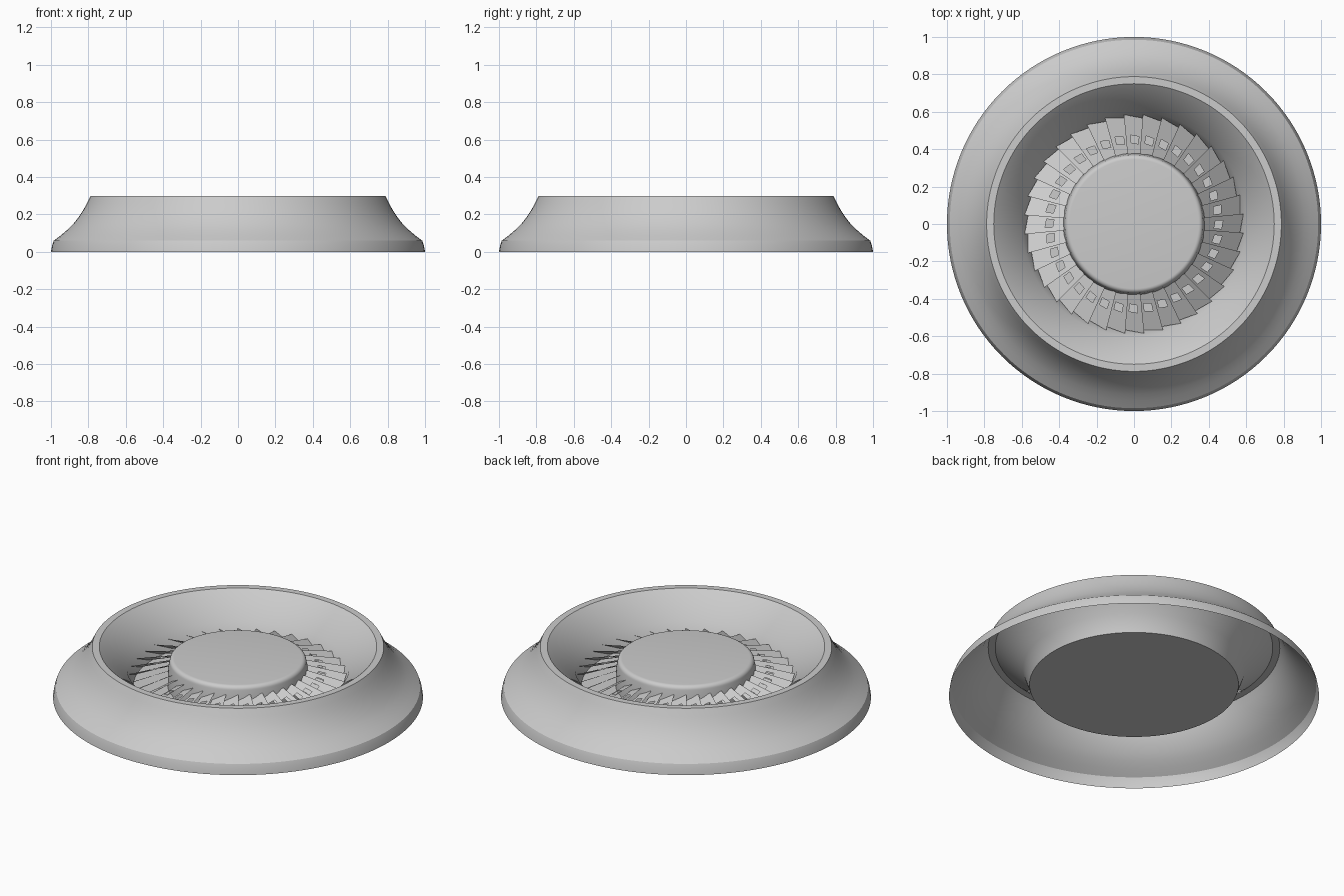
import bpy, bmesh, math

cube = bpy.data.objects.get("Cube")
if cube:
    bpy.data.objects.remove(cube)

SEGMENTS = 128
VANES = 36

grey = bpy.data.materials.new("plain_grey")
grey.use_nodes = True
colour = (0.6, 0.6, 0.6, 1)
grey.diffuse_color = colour
grey.node_tree.nodes["Principled BSDF"].inputs["Base Color"].default_value = colour


def finish(name, bm, smooth=None):
    mesh = bpy.data.meshes.new(name)
    bm.to_mesh(mesh)
    bm.free()
    mesh.materials.append(grey)
    obj = bpy.data.objects.new(name, mesh)
    bpy.context.collection.objects.link(obj)
    if smooth:
        bpy.ops.object.select_all(action='DESELECT')
        obj.select_set(True)
        bpy.context.view_layer.objects.active = obj
        bpy.ops.object.shade_smooth_by_angle(angle=math.radians(smooth))
    return obj


def lathe(name, profile, smooth=33):
    """Spin a (radius, height) profile, listed from outside in, about z."""
    bm = bmesh.new()
    verts = [bm.verts.new((r, 0, z)) for r, z in profile]
    edges = [bm.edges.new(pair) for pair in zip(verts, verts[1:])]
    bmesh.ops.spin(bm, geom=verts + edges, cent=(0, 0, 0), axis=(0, 0, 1),
                   angle=math.tau, steps=SEGMENTS, use_merge=True)
    bmesh.ops.remove_doubles(bm, verts=bm.verts, dist=1e-5)
    bm.normal_update()
    # Make the faces point upward and outward
    if sum(f.normal.z * f.calc_area() for f in bm.faces) < 0:
        bmesh.ops.reverse_faces(bm, faces=bm.faces)
    return finish(name, bm, smooth)


# Flared skirt, flat rim, sloping bowl and floor as one open shell
flare = [(0.985, 0.06), (0.945, 0.09), (0.91, 0.12), (0.88, 0.15),
         (0.853, 0.185), (0.829, 0.22), (0.808, 0.26), (0.788, 0.3)]
lathe("flared_housing", [(1, 0), (0.994, 0.035)] + flare +
      [(0.75, 0.3), (0.6, 0.17), (0.565, 0.07), (0, 0.07)])

# Hub with a rounded upper edge
fillet = [(0.345 + 0.025 * math.cos(a), 0.21 + 0.025 * math.sin(a))
          for a in (math.pi / 2 * i / 6 for i in range(7))]
lathe("centre_hub", [(0.38, 0.07), (0.378, 0.17)] + fillet + [(0, 0.235)], 35)

# Ring of tilted, overlapping vanes, each with a small window
bm = bmesh.new()
radii = (0.37, 0.432, 0.472, 0.575)
across = (-0.115, -0.055, 0.04, 0.095)
for i in range(VANES):
    turn = math.tau * i / VANES
    grid = []
    for r in radii:
        row = []
        for angle in across:
            t = angle * r
            # Skewed ends give the ring its saw-tooth outline
            rr = r + 0.18 * t
            z = 0.14 - 0.3 * (rr - 0.48) + 0.52 * t
            row.append(bm.verts.new((rr * math.cos(turn) - t * math.sin(turn),
                                     rr * math.sin(turn) + t * math.cos(turn), z)))
        grid.append(row)
    for j in range(3):
        for k in range(3):
            if (j, k) != (1, 1):
                bm.faces.new((grid[j][k], grid[j + 1][k],
                              grid[j + 1][k + 1], grid[j][k + 1]))
finish("vane_ring", bm)
